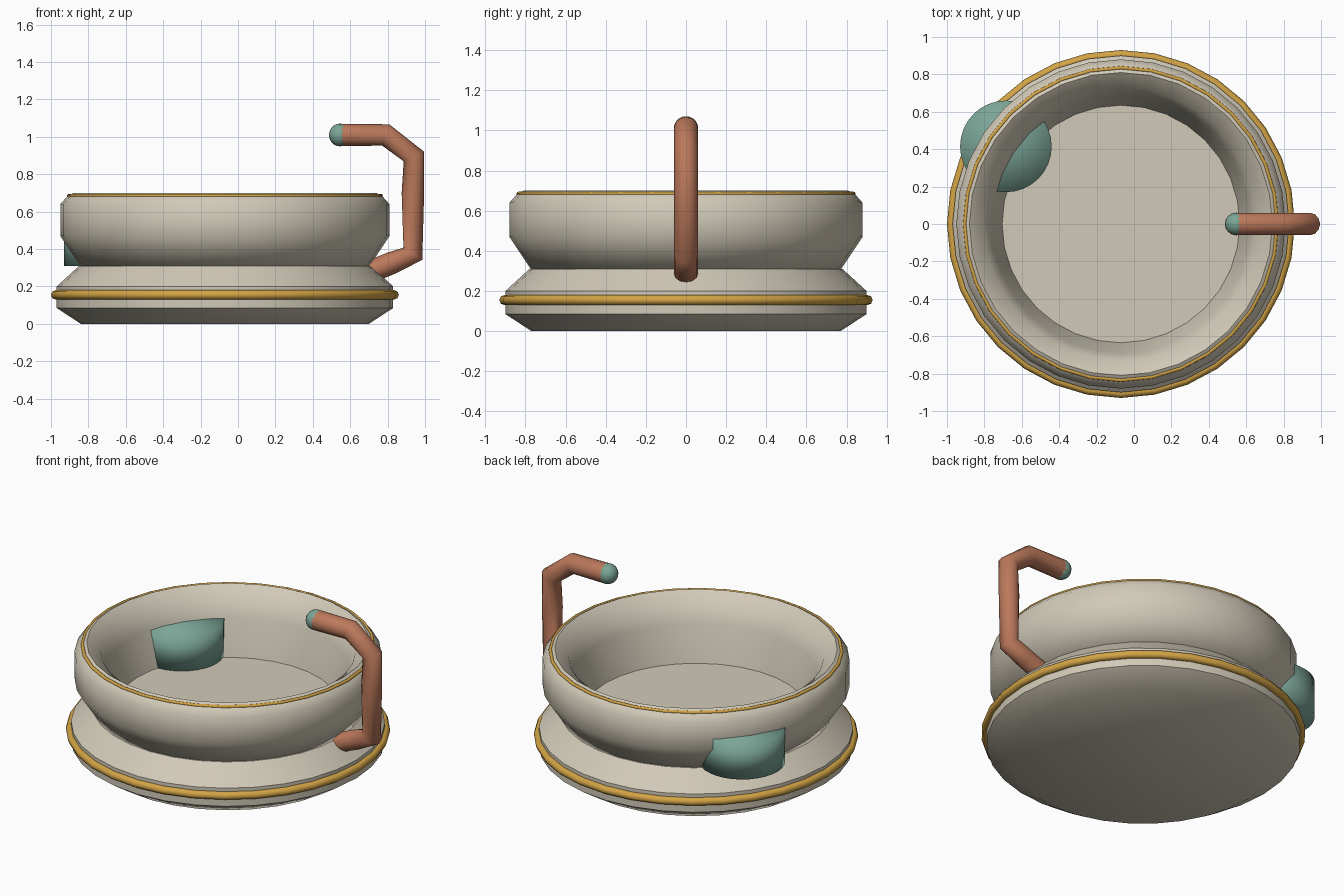
import bpy, bmesh
from math import pi, radians
from mathutils import Matrix

cube = bpy.data.objects.get("Cube")
if cube:
    bpy.data.objects.remove(cube, do_unlink=True)

CX = -0.07      # axis of the bowl
SIDES = 32


def material(name, rgb):
    m = bpy.data.materials.new(name)
    m.use_nodes = True
    m.diffuse_color = (*rgb, 1)
    bsdf = next(n for n in m.node_tree.nodes if n.type == 'BSDF_PRINCIPLED')
    bsdf.inputs["Base Color"].default_value = (*rgb, 1)
    bsdf.inputs["Roughness"].default_value = 0.6
    return m


cream = material("cream", (0.64, 0.59, 0.48))
gold = material("gold", (0.65, 0.37, 0.06))
teal = material("teal", (0.20, 0.38, 0.31))
copper = material("copper", (0.50, 0.19, 0.105))


def finish(obj, mat, angle=None):
    obj.data.materials.clear()
    obj.data.materials.append(mat)
    bpy.ops.object.select_all(action='DESELECT')
    obj.select_set(True)
    bpy.context.view_layer.objects.active = obj
    if angle is None:
        bpy.ops.object.shade_smooth()
    else:
        bpy.ops.object.shade_smooth_by_angle(angle=radians(angle))


def lathe(name, profile, mat, center=(CX, 0, 0), angle=None):
    """Spin an (r, z) profile round a vertical axis."""
    bm = bmesh.new()
    verts = [bm.verts.new((r, 0, z)) for r, z in profile]
    edges = [bm.edges.new(pair) for pair in zip(verts, verts[1:])]
    bmesh.ops.spin(bm, geom=verts + edges, cent=(0, 0, 0), axis=(0, 0, 1),
                   angle=2 * pi, steps=SIDES, use_merge=False)
    bmesh.ops.remove_doubles(bm, verts=bm.verts, dist=0.0005)
    bmesh.ops.recalc_face_normals(bm, faces=bm.faces)
    mesh = bpy.data.meshes.new(name)
    bm.to_mesh(mesh)
    bm.free()
    obj = bpy.data.objects.new(name, mesh)
    obj.location = center
    bpy.context.collection.objects.link(obj)
    finish(obj, mat, angle)
    return obj


def ring(name, major, minor, z):
    bpy.ops.mesh.primitive_torus_add(major_segments=SIDES, minor_segments=8,
                                     major_radius=major, minor_radius=minor,
                                     location=(CX, 0, z))
    obj = bpy.context.object
    obj.name = name
    finish(obj, gold)


# Rounded base with its gold band
lathe("base", [(0, 0), (0.77, 0), (0.90, 0.085), (0.90, 0.20),
               (0.78, 0.31), (0, 0.31)], cream, angle=40)
ring("base_band", 0.905, 0.025, 0.155)

# Hollow bowl: floor, inner wall, rolled rim, outer wall
lathe("bowl", [(0, 0.312), (0.635, 0.312), (0.69, 0.54), (0.73, 0.64),
               (0.81, 0.70), (0.84, 0.685), (0.88, 0.64), (0.88, 0.47),
               (0.77, 0.305), (0, 0.305)], cream, angle=62)
ring("rim_band", 0.835, 0.010, 0.685)

# Soft-shaded drum let through the wall
lathe("wall_drum", [(0, 0.31), (0.245, 0.31), (0.245, 0.535), (0, 0.535)],
      teal, center=(-0.685, 0.415, 0))

# Bent spout tube
curve = bpy.data.curves.new("spout", 'CURVE')
curve.dimensions = '3D'
curve.bevel_depth = 0.06
curve.bevel_resolution = 4
curve.use_fill_caps = True
path = [(0.66, 0.26), (0.82, 0.325), (0.935, 0.375), (0.935, 0.70),
        (0.94, 0.895), (0.79, 1.01), (0.55, 1.01)]
spline = curve.splines.new('POLY')
spline.points.add(len(path) - 1)
for point, (x, z) in zip(spline.points, path):
    point.co = (x, 0, z, 1)
spout = bpy.data.objects.new("spout", curve)
bpy.context.collection.objects.link(spout)
bpy.ops.object.select_all(action='DESELECT')
spout.select_set(True)
bpy.context.view_layer.objects.active = spout
bpy.ops.object.convert(target='MESH')
finish(bpy.context.object, copper, 60)

# Round tip of the spout
bpy.ops.mesh.primitive_uv_sphere_add(segments=16, ring_count=10, radius=0.061,
                                     location=(0.547, 0, 1.01))
tip = bpy.context.object
tip.name = "spout_tip"
finish(tip, teal)
